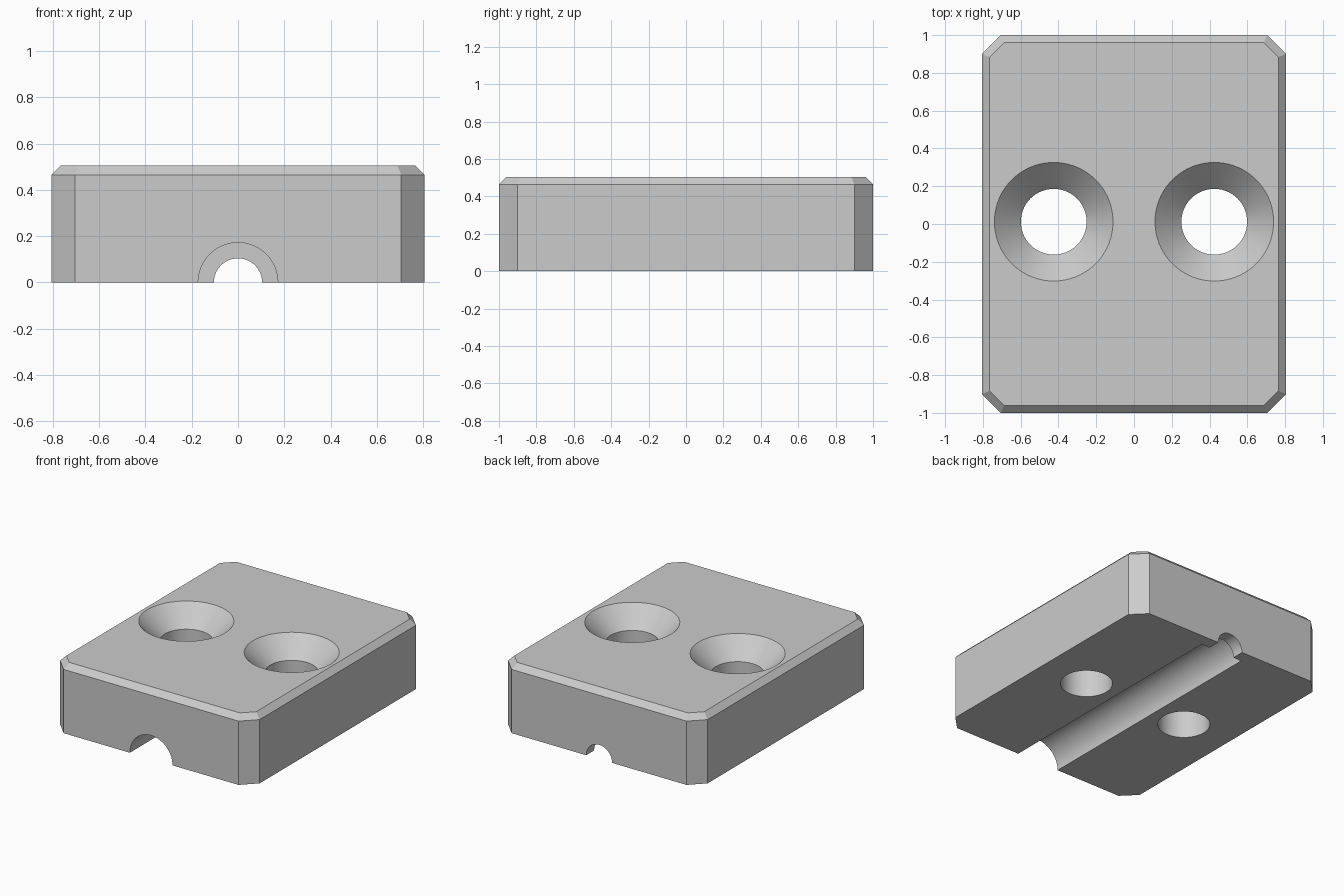
import bpy
import bmesh
import math
from mathutils import Matrix

cube = bpy.data.objects.get("Cube")
if cube:
    bpy.data.objects.remove(cube, do_unlink=True)

HALF_X, HALF_Y, HEIGHT = 0.805, 1.0, 0.505
CORNER, CHAMFER = 0.1, 0.04
HOLE_X, HOLE_Y, HOLE_R, SINK_R = 0.425, 0.012, 0.174, 0.314
SINK_DEPTH = SINK_R - HOLE_R
GROOVE_R, NOTCH_R, NOTCH_LENGTH = 0.172, 0.104, 0.09
SEGMENTS = 96

grey = bpy.data.materials.new("light grey")
grey.use_nodes = True
grey.diffuse_color = (0.6, 0.6, 0.6, 1)
grey.node_tree.nodes["Principled BSDF"].inputs["Base Color"].default_value = (0.6, 0.6, 0.6, 1)


def make_object(name, bm):
    bmesh.ops.recalc_face_normals(bm, faces=bm.faces)
    mesh = bpy.data.meshes.new(name)
    bm.to_mesh(mesh)
    bm.free()
    mesh.materials.append(grey)
    obj = bpy.data.objects.new(name, mesh)
    bpy.context.collection.objects.link(obj)
    return obj


def turned_cutter(name, profile, matrix):
    """Closed solid of revolution from (radius, height) pairs."""
    bm = bmesh.new()
    rings = []
    for radius, height in profile:
        angles = [2 * math.pi * i / SEGMENTS for i in range(SEGMENTS)]
        rings.append([bm.verts.new((radius * math.cos(a), radius * math.sin(a), height)) for a in angles])
    for low, high in zip(rings, rings[1:]):
        for i in range(SEGMENTS):
            j = (i + 1) % SEGMENTS
            bm.faces.new((low[i], low[j], high[j], high[i]))
    bm.faces.new(rings[0][::-1])
    bm.faces.new(rings[-1])
    bm.transform(matrix)
    obj = make_object(name, bm)
    obj.hide_render = True
    return obj


# Block with cut corners and a chamfered top rim
bm = bmesh.new()
outline = []
for sx, sy in ((1, 1), (-1, 1), (-1, -1), (1, -1)):
    pair = [(sx * HALF_X, sy * (HALF_Y - CORNER)), (sx * (HALF_X - CORNER), sy * HALF_Y)]
    outline += pair if sx == sy else pair[::-1]
base = bm.faces.new([bm.verts.new((x, y, 0)) for x, y in outline])
top = bmesh.ops.extrude_face_region(bm, geom=[base], use_keep_orig=True)["geom"]
bmesh.ops.translate(bm, vec=(0, 0, HEIGHT), verts=[g for g in top if isinstance(g, bmesh.types.BMVert)])
bmesh.ops.recalc_face_normals(bm, faces=bm.faces)
rim = [e for e in bm.edges if all(v.co.z > HEIGHT / 2 for v in e.verts)]
bmesh.ops.bevel(bm, geom=rim, offset=CHAMFER, segments=1, affect='EDGES')
block = make_object("block", bm)

# Countersunk screw holes
sink = [(HOLE_R, -0.1), (HOLE_R, HEIGHT - SINK_DEPTH), (SINK_R + 0.1, HEIGHT + 0.1)]
cutters = [turned_cutter("hole_cutter", sink, Matrix.Translation((side * HOLE_X, HOLE_Y, 0)))
           for side in (-1, 1)]

# Underside groove, narrowing to a small notch at the back
step = HALF_Y - NOTCH_LENGTH
channel = [(GROOVE_R, -1.1), (GROOVE_R, step), (NOTCH_R, step), (NOTCH_R, 1.1)]
cutters.append(turned_cutter("groove_cutter", channel, Matrix.Rotation(-math.pi / 2, 4, 'X')))

# Cut the block, then drop the cutters
bpy.ops.object.select_all(action='DESELECT')
bpy.context.view_layer.objects.active = block
block.select_set(True)
for cutter in cutters:
    cut = block.modifiers.new("cut", 'BOOLEAN')
    cut.operation = 'DIFFERENCE'
    cut.solver = 'EXACT'
    cut.object = cutter
    bpy.ops.object.modifier_apply(modifier=cut.name)
    bpy.data.objects.remove(cutter, do_unlink=True)

bpy.ops.object.shade_smooth_by_angle(angle=math.radians(25))
